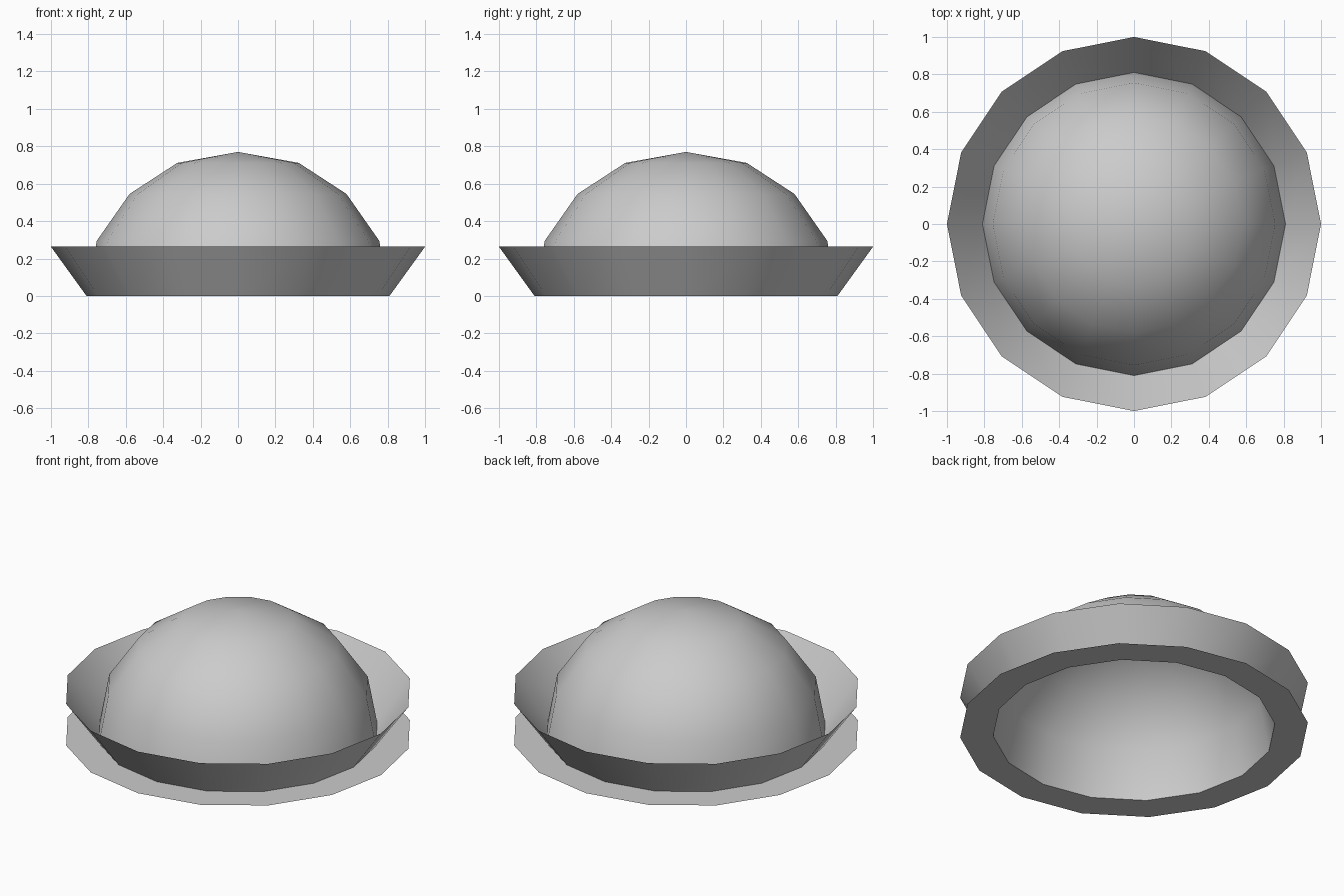
import bpy, bmesh, math

if "Cube" in bpy.data.objects:
    bpy.data.objects.remove(bpy.data.objects["Cube"])

SIDES = 16


def lathe(name, profile):
    """Revolve (radius, height) points around z into a 16-sided sheet."""
    bm = bmesh.new()
    rings = []
    for r, z in profile:
        if r == 0:
            rings.append([bm.verts.new((0, 0, z))] * SIDES)
        else:
            rings.append([bm.verts.new((r * math.cos(i * math.tau / SIDES),
                                        r * math.sin(i * math.tau / SIDES), z))
                          for i in range(SIDES)])
    for low, high in zip(rings, rings[1:]):
        for i in range(SIDES):
            j = (i + 1) % SIDES
            corners = [low[i], low[j], high[j], high[i]]
            bm.faces.new(list(dict.fromkeys(corners)))
    mesh = bpy.data.meshes.new(name)
    bm.to_mesh(mesh)
    bm.free()
    obj = bpy.data.objects.new(name, mesh)
    bpy.context.collection.objects.link(obj)
    bpy.ops.object.select_all(action='DESELECT')
    obj.select_set(True)
    bpy.context.view_layer.objects.active = obj
    bpy.ops.object.shade_smooth_by_angle(angle=math.radians(40))
    return obj


# Rounded crown, open underneath
lathe("crown_dome", [(0.81, 0), (0.755, 0.295), (0.58, 0.545), (0.325, 0.711), (0, 0.77)])

# Flat ring on the ground around the crown
lathe("flat_brim", [(1.0, 0), (0.81, 0)])

# Flared collar rising from the foot of the crown
lathe("flared_brim", [(0.81, 0), (1.0, 0.263)])
